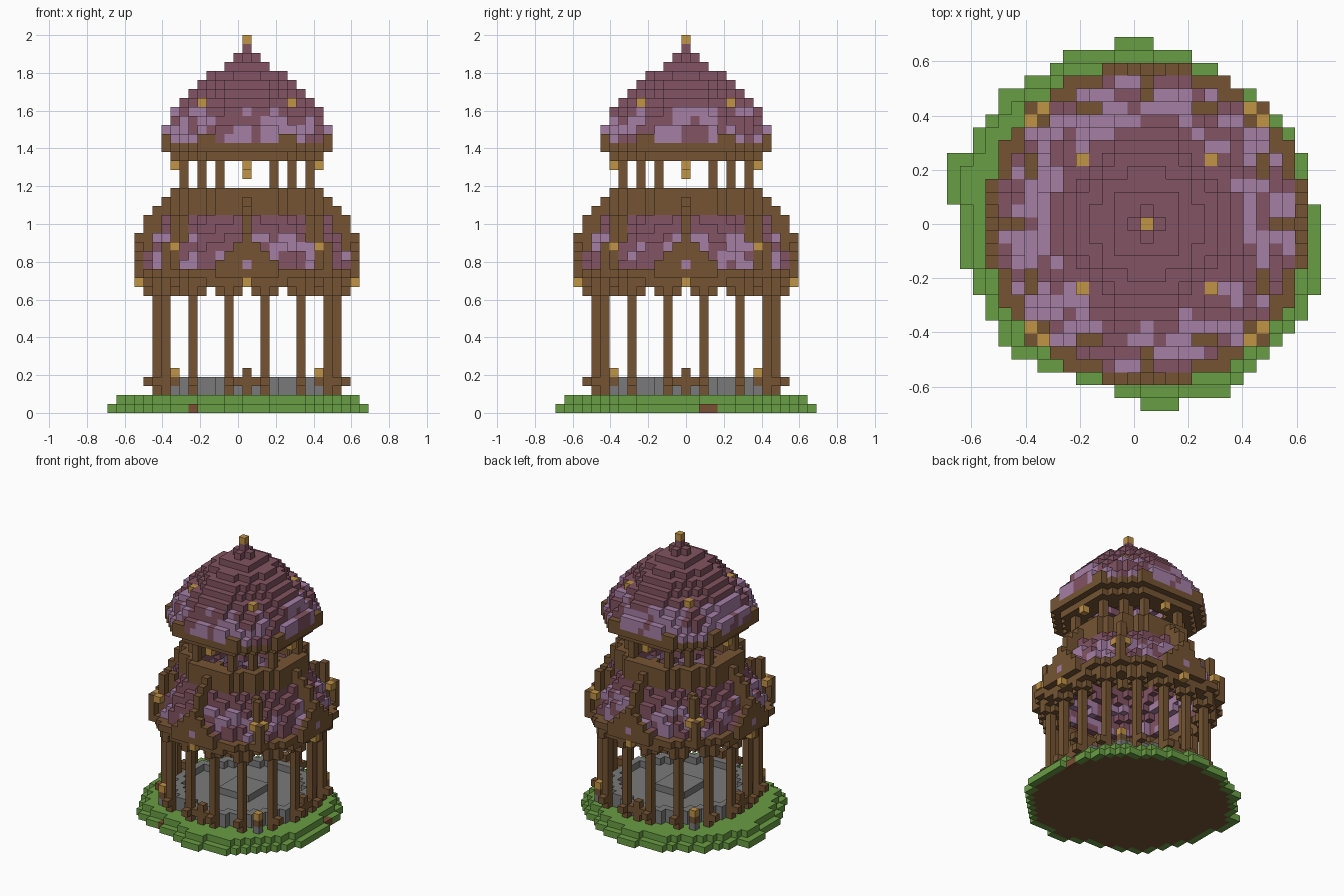
import bpy, bmesh
from mathutils import Vector, noise

if "Cube" in bpy.data.objects:
    bpy.data.objects.remove(bpy.data.objects["Cube"])

UNIT = 2 / 42          # edge of one block
COLOURS = {
    "wood": (117, 84, 51), "roof_plum": (130, 83, 98), "roof_lavender": (165, 127, 165),
    "grass": (105, 157, 68), "gold": (192, 147, 70), "stone": (122, 122, 122),
    "dirt": (120, 78, 50),
}
NAMES = list(COLOURS)


def make_material(name):
    linear = [((c / 255 + 0.055) / 1.055) ** 2.4 for c in COLOURS[name]] + [1.0]
    mat = bpy.data.materials.new(name)
    mat.use_nodes = True
    mat.diffuse_color = linear
    bsdf = mat.node_tree.nodes["Principled BSDF"]
    bsdf.inputs["Base Color"].default_value = linear
    bsdf.inputs["Roughness"].default_value = 0.9
    return mat


MATERIALS = [make_material(n) for n in NAMES]
blocks = {}            # (x, y, z) -> (part, colour)


def put(part, colour, x, y, z):
    """Place a block measured from the tower axis, one block right of the origin."""
    blocks[(x + 1, y, z)] = (part, colour)


def ring(part, colour, z, outer, inner=-1.0, limit=99):
    """Fill a ring; limit cuts it flat on the four sides."""
    n = min(int(outer) + 1, limit)
    for x in range(-n, n + 1):
        for y in range(-n, n + 1):
            if inner < (x * x + y * y) ** 0.5 <= outer:
                put(part, colour(x, y, z) if callable(colour) else colour, x, y, z)


def four_ways(part, colour, x, y, z):
    """Repeat a block by quarter turns around the axis."""
    for _ in range(4):
        put(part, colour, x, y, z)
        x, y = -y, x


def eight_ways(part, colour, x, y, z):
    four_ways(part, colour, x, y, z)
    four_ways(part, colour, -x, y, z)


def tiles(low, high, cut):
    """Plum tiles with clumps of lavender between two heights."""
    def pick(x, y, z):
        clump = noise.noise(Vector((x * 0.43 + 5.3, y * 0.43, z * 0.47)))
        return "roof_lavender" if low <= z <= high and clump > cut else "roof_plum"
    return pick


# Grassy mound: uneven outline as left and right ends per row, back to front
ROWS = [(-1, 1), (-5, 4), (-6, 6), (-8, 7), (-10, 9), (-10, 10), (-11, 11), (-12, 12),
        (-12, 12), (-14, 13), (-14, 13), (-14, 13), (-14, 13), (-13, 14), (-13, 14),
        (-13, 14), (-13, 14), (-13, 14), (-12, 14), (-12, 14), (-11, 13), (-11, 13),
        (-10, 12), (-10, 11), (-9, 10), (-7, 9), (-4, 8), (-1, 7), (1, 3)]
mound = {(x, 14 - r) for r, (a, b) in enumerate(ROWS) for x in range(a, b + 1)}
inside = {(x, y) for x, y in mound
          if {(x + 1, y), (x - 1, y), (x, y + 1), (x, y - 1)} <= mound}
for x, y in mound:
    blocks[(x, y, 0)] = ("mound", "wood" if (x, y) in inside else "grass")
for x, y in inside:
    blocks[(x, y, 1)] = ("mound", "grass")
front_edge = min(y for x, y in mound if x == -5)
blocks[(-5, front_edge, 0)] = ("mound", "dirt")
for y in (2, 3):
    blocks[(max(x for x, row in mound if row == y), y, 0)] = ("mound", "dirt")

# Stone floor with a raised rim and a square slab in the middle
ring("floor", "stone", 2, 9.6)
ring("floor", "stone", 3, 9.6, 8.4)
for x in range(-2, 3):
    for y in range(-2, 3):
        put("floor", "stone", x, y, 3)

# Sixteen columns with feet stepping outward and cross-shaped capitals
for cx, cy in ((2, 10), (6, 9)):
    for z in range(2, 15):
        eight_ways("columns", "wood", cx, cy, z)
        eight_ways("columns", "wood", cy, cx, z)
    eight_ways("columns", "wood", cx, cy + 1, 3)
    eight_ways("columns", "wood", cy + 1, cx, 3)
    for dx, dy in ((1, 0), (-1, 0), (0, 1), (0, -1)):
        eight_ways("columns", "wood", cx + dx, cy + dy, 13)
        eight_ways("columns", "wood", cy + dy, cx + dx, 13)

# Low rails at the sides and lamps on corner pedestals
for x in (-1, 0, 1):
    four_ways("rails", "wood", x, 10, 3)
for z in (2, 4):
    four_ways("rails", "wood", 0, 10, z)
four_ways("rails", "stone", 8, 8, 2)
four_ways("rails", "wood", 8, 8, 3)
four_ways("floor_lamps", "gold", 8, 8, 4)

# Lower roof: eave rings, hollow tiled shell and upright balcony wall
ring("lower_eave", "wood", 14, 11.75, 9.5)
ring("lower_eave", "wood", 15, 12.55, 10.4)
LOWER = [11.6, 11.4, 10.8, 10.3, 9.8, 9.2]
for step, radius in enumerate(LOWER):
    ring("lower_roof", tiles(16, 19, -0.04), 16 + step, radius, radius - 1.8)
for z in (22, 23, 24):
    ring("balcony", "wood", z, 8.6, 6.8, 8)

# Ribs and thin triangular gables on the four sides
for z in range(15, 25):
    reach = 12 if z < 20 else 11 if z < 22 else 32 - z
    for r in range(reach - 2, reach + 1):
        four_ways("lower_ribs", "wood", 0, r, z)
    half = min(3, max(0, 19 - z))
    for x in range(-half, half + 1):
        four_ways("gables", "wood", x, reach, z)
four_ways("gables", "roof_lavender", 0, 12, 16)
four_ways("eave_lamps", "gold", 0, 12, 14)

# Corner ribs carrying a pair of lamps each
for z in range(15, 22):
    four_ways("corner_ribs", "wood", 8, 8, z)
    if z < 19:
        four_ways("corner_ribs", "wood", 9, 9, z)
    else:
        four_ways("corner_ribs", "wood", 7, 7, z)
eight_ways("corner_lamps", "gold", 8, 9, 18)

# Upper storey posts and their ring beam
for z in range(25, 28):
    eight_ways("upper_posts", "wood", 3, 7, z)
    four_ways("upper_posts", "wood", 5, 5, z)
    eight_ways("upper_posts", "wood", 7, 3, z)
four_ways("upper_lamps", "gold", 0, 8, 27)
ring("upper_beam", "wood", 28, 9.0, 5.6, 8)
ring("upper_eave", "wood", 29, 10.3, 5.6, 9)

# Dome: flared skirt with flat sides, then a hollow tiled shell up to the spire
DOME = [(10.3, 9), (9.8, 9), (9.25, 8), (8.5, 8), (7.4, 7), (6.4, 6),
        (5.4, 5), (4.4, 4), (2.9, 2), (1.1, 1), (0.0, 0)]
for step, (radius, limit) in enumerate(DOME):
    ring("dome", tiles(30, 33, -0.05), 30 + step, radius, radius - 2.6, limit)
eight_ways("upper_eave", "wood", 5, 9, 30)
eight_ways("upper_eave", "wood", 4, 9, 30)
four_ways("dome_lamps", "gold", 5, 5, 34)
put("finial", "gold", 0, 0, 41)

# Lantern hanging on a rod from the dome
for z in range(28, 39):
    put("lantern_rod", "wood", 0, 0, z)
for z in (26, 27):
    put("lantern", "gold", 0, 0, z)

# Turn the blocks of each part into one mesh, keeping only outer faces
SIDES = [(Vector(n), Vector(u), Vector(n).cross(Vector(u)))
         for n, u in (((1, 0, 0), (0, 1, 0)), ((-1, 0, 0), (0, 1, 0)),
                      ((0, 1, 0), (0, 0, 1)), ((0, -1, 0), (0, 0, 1)),
                      ((0, 0, 1), (1, 0, 0)), ((0, 0, -1), (1, 0, 0)))]


def build(part):
    bm = bmesh.new()
    used = []
    for cell, (owner, colour) in blocks.items():
        if owner != part:
            continue
        if colour not in used:
            used.append(colour)
        centre = Vector(cell) + Vector((0, 0, 0.5))
        for n, u, w in SIDES:
            if tuple(int(a + b) for a, b in zip(cell, n)) in blocks:
                continue
            corners = [n + u + w, n - u + w, n - u - w, n + u - w]
            face = bm.faces.new([bm.verts.new((centre + c / 2) * UNIT) for c in corners])
            face.material_index = used.index(colour)
    bmesh.ops.remove_doubles(bm, verts=bm.verts, dist=UNIT / 100)
    mesh = bpy.data.meshes.new(part)
    bm.to_mesh(mesh)
    bm.free()
    for colour in used:
        mesh.materials.append(MATERIALS[NAMES.index(colour)])
    bpy.context.collection.objects.link(bpy.data.objects.new(part, mesh))


for part in sorted({owner for owner, _ in blocks.values()}):
    build(part)
